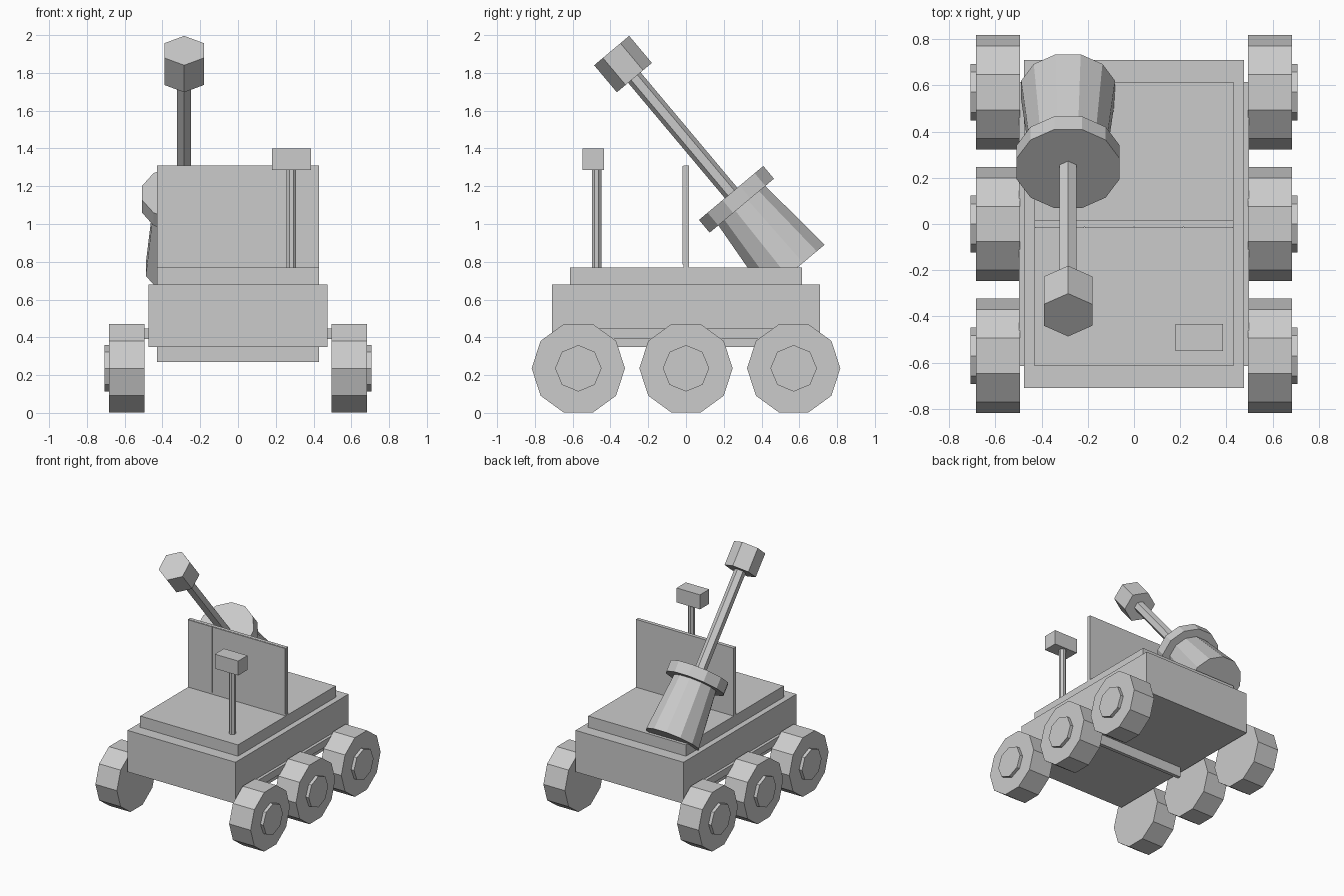
import bpy, bmesh, math
from mathutils import Matrix, Vector

if "Cube" in bpy.data.objects:
    bpy.data.objects.remove(bpy.data.objects["Cube"])

grey = bpy.data.materials.new("plain_grey")
grey.diffuse_color = (0.6, 0.6, 0.6, 1)
grey.use_nodes = True
grey.node_tree.nodes["Principled BSDF"].inputs["Base Color"].default_value = grey.diffuse_color


def finish(name, bm):
    bmesh.ops.recalc_face_normals(bm, faces=bm.faces)
    mesh = bpy.data.meshes.new(name)
    bm.to_mesh(mesh)
    bm.free()
    mesh.materials.append(grey)
    obj = bpy.data.objects.new(name, mesh)
    bpy.context.collection.objects.link(obj)
    return obj


def box(name, x, y, z):
    """Box from (min, max) ranges."""
    bm = bmesh.new()
    bmesh.ops.create_cube(bm, size=1)
    for v in bm.verts:
        v.co = [r[0] + (c + 0.5) * (r[1] - r[0]) for c, r in zip(v.co, (x, y, z))]
    return finish(name, bm)


def prism(name, sides, r0, r1, z0, z1, matrix, phase=0.0):
    """Flat-sided (tapered) cylinder along local z; phase is the first corner's angle."""
    bm = bmesh.new()
    rings = []
    for r, z in ((r0, z0), (r1, z1)):
        ring = []
        for i in range(sides):
            a = phase + math.tau * i / sides
            ring.append(bm.verts.new(matrix @ Vector((r * math.cos(a), r * math.sin(a), z))))
        rings.append(ring)
        bm.faces.new(ring)
    for i in range(sides):
        j = (i + 1) % sides
        bm.faces.new((rings[0][i], rings[0][j], rings[1][j], rings[1][i]))
    return finish(name, bm)


# Chassis and deck
box("chassis", (-0.475, 0.475), (-0.71, 0.71), (0.35, 0.68))
box("deck", (-0.43, 0.43), (-0.615, 0.615), (0.68, 0.77))

# Upright panel passing through the chassis, faced with four thin tiles
box("upright_panel", (-0.43, 0.43), (-0.013, 0.015), (0.27, 1.31))
for i in range(4):
    x = -0.43 + 0.215 * i
    box("panel_tile", (x + 0.002, x + 0.213), (-0.018, -0.013), (0.785, 1.308))

# Side rails, wheels and hubs
for side in (-1, 1):
    box("side_rail", sorted((side * 0.47, side * 0.498)), (-0.615, 0.615), (0.39, 0.447))
    for y in (-0.57, 0, 0.57):
        axle = Matrix.Translation((0, y, 0.236)) @ Matrix.Rotation(side * math.pi / 2, 4, 'Y')
        prism("wheel", 10, 0.247, 0.247, 0.494, 0.683, axle, math.pi / 2)
        prism("wheel_hub", 8, 0.123, 0.123, 0.683, 0.708, axle)

# Camera mast and head
prism("mast", 8, 0.027, 0.027, 0.77, 1.29, Matrix.Translation((0.283, -0.473, 0)), math.pi / 8)
box("mast_head", (0.18, 0.386), (-0.549, -0.433), (1.285, 1.4))

# Tilted arm: barrel, collar, rod and tip share one axis
arm = Matrix.Translation((-0.285, 0.2955, 1.097)) @ Matrix.Rotation(math.radians(40), 4, 'X')
flat = math.pi / 12
prism("arm_barrel", 12, 0.21, 0.168, -0.44, 0.0, arm, flat)
prism("arm_collar", 12, 0.23, 0.23, 0.0, 0.088, arm, flat)
prism("arm_rod", 6, 0.043, 0.043, 0.08, 0.90, arm, math.pi / 2)
prism("arm_tip", 6, 0.121, 0.121, 0.885, 1.072, arm, math.pi / 2)
